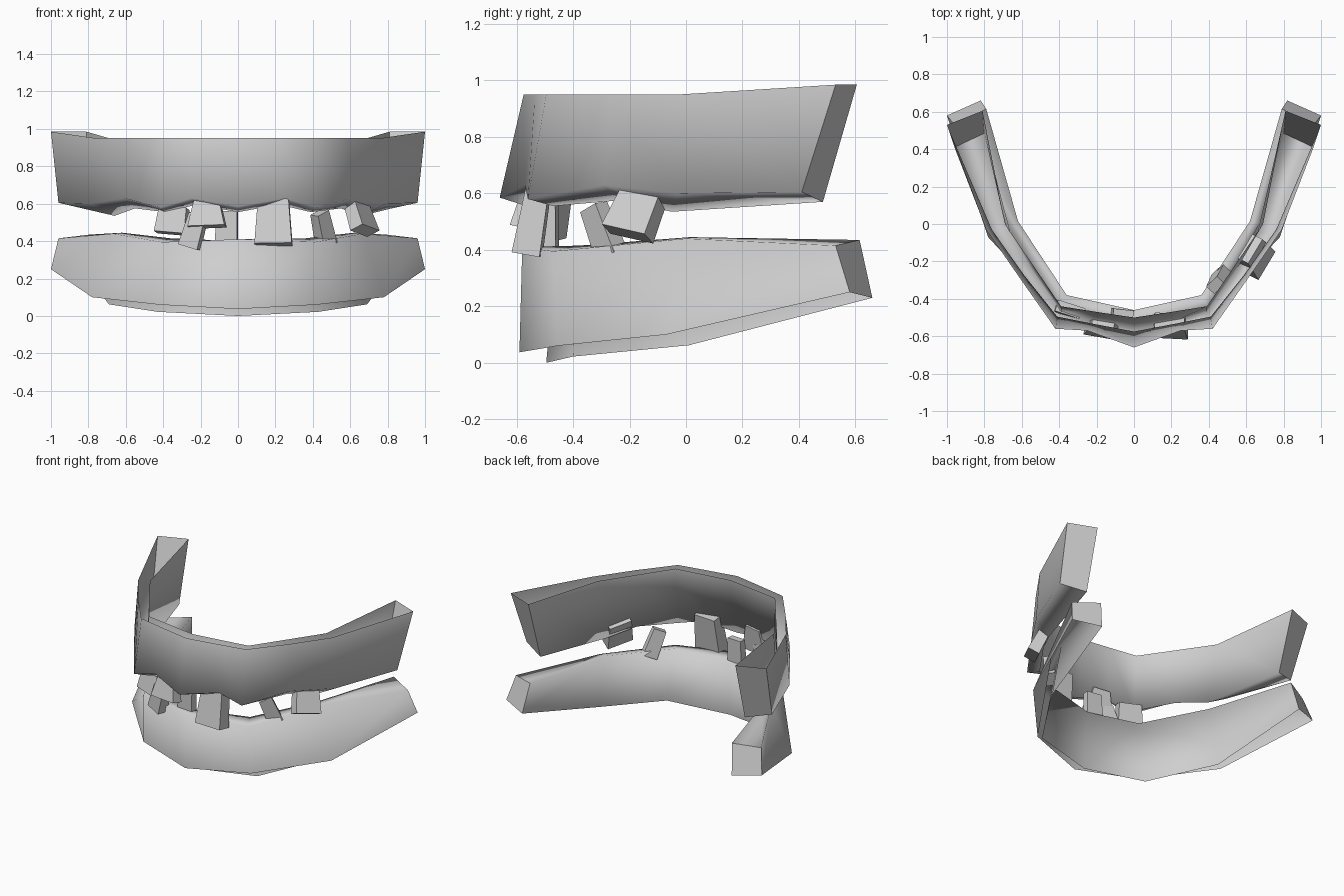
import bpy, bmesh, math
from mathutils import Vector, Euler

if "Cube" in bpy.data.objects:
    bpy.data.objects.remove(bpy.data.objects["Cube"])

bone = bpy.data.materials.new("bone_grey")
bone.diffuse_color = (0.62, 0.62, 0.62, 1)
bone.use_nodes = True
bone.node_tree.nodes["Principled BSDF"].inputs["Base Color"].default_value = bone.diffuse_color


def finish(name, bm):
    me = bpy.data.meshes.new(name)
    bm.to_mesh(me)
    bm.free()
    me.materials.append(bone)
    ob = bpy.data.objects.new(name, me)
    bpy.context.collection.objects.link(ob)
    return ob


def jaw(name, half):
    """Loft a U-shaped channel, open along the gum rim, from centre-to-end sections
    (outer rim, outer bite edge, inner bite edge, inner rim), mirrored in x."""
    left = [[(-x, y, z) for x, y, z in sec] for sec in half[:0:-1]]
    bm = bmesh.new()
    rows = [[bm.verts.new(p) for p in sec] for sec in left + half]
    for a, b in zip(rows, rows[1:]):
        for i in range(3):
            bm.faces.new((a[i], a[i + 1], b[i + 1], b[i]))
    # closed ends with crisp borders, everything else smooth
    caps = [bm.faces.new(rows[0]), bm.faces.new(rows[-1][::-1])]
    bmesh.ops.recalc_face_normals(bm, faces=bm.faces[:])
    if caps[0].normal.y < 0:
        bmesh.ops.reverse_faces(bm, faces=bm.faces[:])
    for f in bm.faces:
        f.smooth = True
    for cap in caps:
        for e in cap.edges:
            e.smooth = False
    return finish(name, bm)


def tooth(name, centre, size, tilt, taper=0.8):
    """Flat-sided tapered block, narrower at the root; spun about z, then tilted."""
    bm = bmesh.new()
    bmesh.ops.create_cube(bm, size=1)
    rot = Euler([math.radians(a) for a in tilt], 'ZXY').to_matrix()
    for v in bm.verts:
        k = taper if v.co.z > 0 else 1
        p = Vector((v.co.x * size[0] * k, v.co.y * size[1] * k, v.co.z * size[2]))
        v.co = rot @ p + Vector(centre)
    return finish(name, bm)


# Upper jaw, with a scalloped bite edge
jaw("upper_jaw", [
    [(0, -0.575, 0.95), (0, -0.66, 0.585), (0, -0.565, 0.555), (0, -0.50, 0.95)],
    [(0.21, -0.535, 0.95), (0.25, -0.57, 0.63), (0.22, -0.52, 0.595), (0.20, -0.47, 0.95)],
    [(0.41, -0.495, 0.95), (0.42, -0.56, 0.58), (0.39, -0.47, 0.555), (0.39, -0.44, 0.95)],
    [(0.59, -0.27, 0.95), (0.61, -0.29, 0.63), (0.55, -0.24, 0.575), (0.54, -0.22, 0.95)],
    [(0.76, -0.03, 0.95), (0.79, -0.03, 0.60), (0.66, -0.05, 0.535), (0.69, 0.0, 0.95)],
    [(1.0, 0.53, 0.985), (0.96, 0.41, 0.605), (0.80, 0.485, 0.57), (0.81, 0.605, 0.985)],
])

# Lower jaw, open underneath, with the crest pinched at the sides
jaw("lower_jaw", [
    [(0, -0.59, 0.037), (0, -0.58, 0.41), (0, -0.46, 0.40), (0, -0.495, 0.0)],
    [(0.42, -0.455, 0.06), (0.41, -0.47, 0.395), (0.36, -0.38, 0.415), (0.43, -0.40, 0.022)],
    [(0.78, -0.07, 0.10), (0.67, 0.0, 0.44), (0.62, 0.015, 0.445), (0.69, 0.01, 0.062)],
    [(1.0, 0.58, 0.25), (0.96, 0.53, 0.415), (0.79, 0.615, 0.435), (0.82, 0.66, 0.23)],
])

# Loose, crooked teeth
teeth = [
    ("front_right_tooth", (0.19, -0.54, 0.515), (0.20, 0.10, 0.27), (-10, 0, -3), 0.8),
    ("front_left_tooth", (-0.165, -0.55, 0.565), (0.20, 0.08, 0.18), (-12, 0, -10), 0.6),
    ("small_left_tooth", (-0.235, -0.535, 0.455), (0.11, 0.08, 0.18), (5, 16, -15), 0.85),
    ("side_left_tooth", (-0.35, -0.47, 0.51), (0.17, 0.07, 0.14), (-10, 8, -18), 0.9),
    ("centre_tooth", (-0.06, -0.48, 0.475), (0.12, 0.05, 0.17), (0, 2, -6), 0.9),
    ("inner_right_tooth", (0.455, -0.295, 0.465), (0.10, 0.07, 0.19), (20, -12, 42), 0.85),
    ("side_right_tooth", (0.65, -0.17, 0.545), (0.18, 0.08, 0.20), (-22, -18, 65), 0.85),
]
for spec in teeth:
    tooth(*spec)
